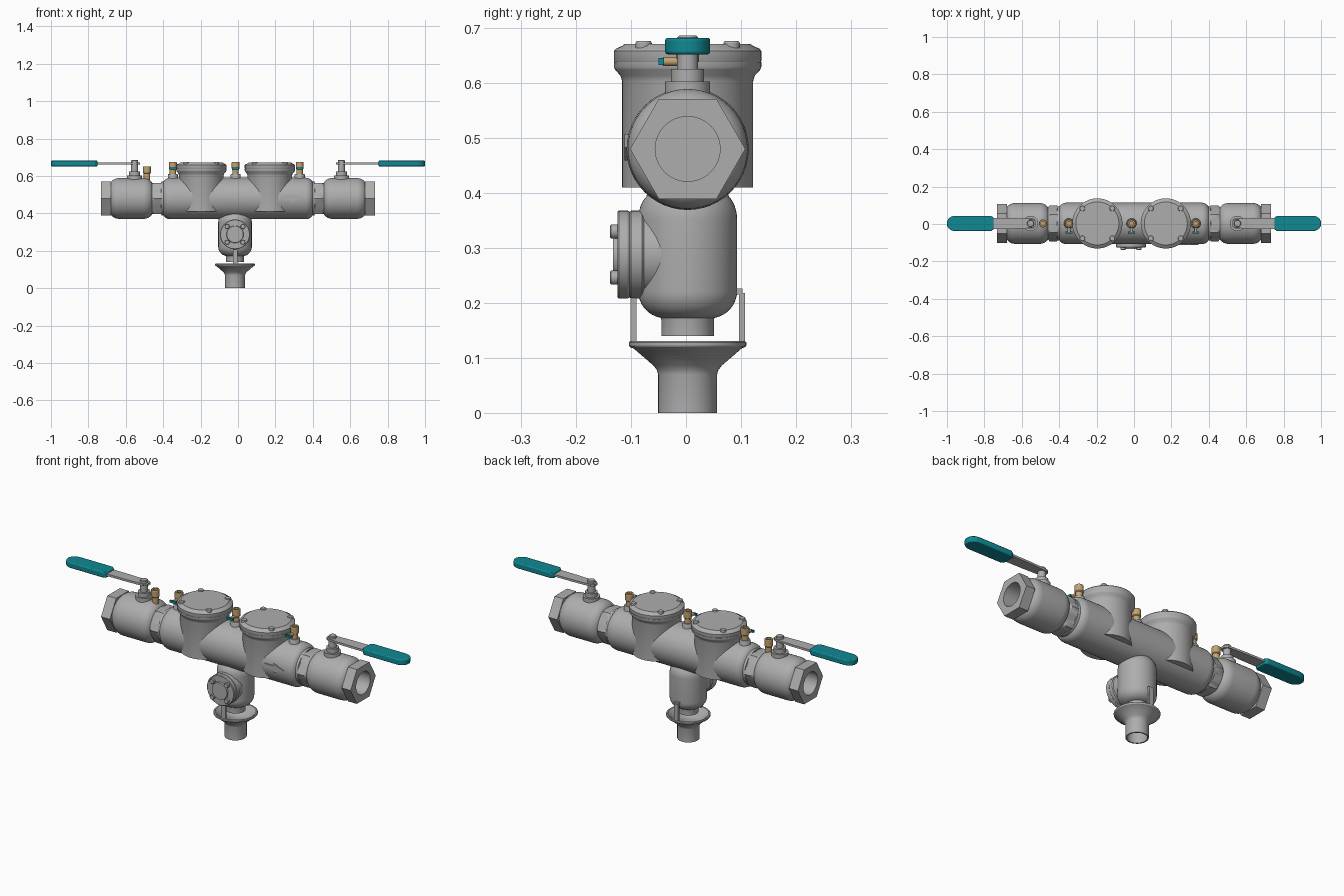
import bpy, bmesh, math
from mathutils import Matrix

if "Cube" in bpy.data.objects:
    bpy.data.objects.remove(bpy.data.objects["Cube"], do_unlink=True)

CY = 0.003      # shared centre line of the castings
AXIS = 0.48     # height of the main pipe axis
DRAIN_X = -0.016
UP = Matrix.Identity(4)
FRONT = Matrix.Rotation(math.radians(90), 4, 'X')


def material(name, rgb):
    m = bpy.data.materials.new(name)
    m.use_nodes = True
    m.diffuse_color = (*rgb, 1)
    bsdf = next(n for n in m.node_tree.nodes if n.type == 'BSDF_PRINCIPLED')
    bsdf.inputs["Base Color"].default_value = (*rgb, 1)
    return m


GREY = material("cast grey", (0.42, 0.42, 0.42))
TEAL = material("teal grip", (0.005, 0.25, 0.29))
BRASS = material("brass", (0.55, 0.37, 0.17))


def finish(name, bm, mat, matrix):
    bmesh.ops.remove_doubles(bm, verts=bm.verts, dist=1e-5)
    bmesh.ops.recalc_face_normals(bm, faces=bm.faces)
    mesh = bpy.data.meshes.new(name)
    bm.to_mesh(mesh)
    bm.free()
    mesh.materials.append(mat)
    mesh.shade_smooth()
    mesh.set_sharp_from_angle(angle=math.radians(32))
    ob = bpy.data.objects.new(name, mesh)
    ob.matrix_world = matrix
    bpy.context.collection.objects.link(ob)
    return ob


def lathe(name, profile, mat=GREY, loc=(0, CY, 0), turn=UP, seg=48):
    """Spin (radius, height) points; a third entry marks a hexagonal ring."""
    bm = bmesh.new()
    rings = []
    for p in profile:
        ring = []
        for i in range(seg):
            a = math.tau * i / seg
            r = p[0]
            if len(p) > 2:
                sector = math.pi / 6
                r *= math.cos(sector) / math.cos((a + sector) % (2 * sector) - sector)
            ring.append(bm.verts.new((r * math.cos(a), r * math.sin(a), p[1])))
        rings.append(ring)
    for lo, hi in zip(rings, rings[1:]):
        for i in range(seg):
            j = (i + 1) % seg
            bm.faces.new((lo[i], lo[j], hi[j], hi[i]))
    return finish(name, bm, mat, Matrix.Translation(loc) @ turn)


def arc(r, h, rr, rh, start, end, n=8):
    """Rounded corner points for a profile."""
    out = []
    for i in range(n + 1):
        a = math.radians(start + (end - start) * i / n)
        out.append((r + rr * math.cos(a), h + rh * math.sin(a)))
    return out


def plate(name, outline, low, high, mat=GREY, loc=(0, 0, 0), turn=UP, bevel=0):
    bm = bmesh.new()
    face = bm.faces.new([bm.verts.new((x, y, low)) for x, y in outline])
    up = bmesh.ops.extrude_face_region(bm, geom=[face])
    verts = [v for v in up["geom"] if isinstance(v, bmesh.types.BMVert)]
    bmesh.ops.translate(bm, verts=verts, vec=(0, 0, high - low))
    ob = finish(name, bm, mat, Matrix.Translation(loc) @ turn)
    if bevel:
        mod = ob.modifiers.new("soft edge", 'BEVEL')
        mod.width = bevel
        mod.segments = 3
    return ob


def symmetric(half, side):
    pts = half + [(x, -y) for x, y in reversed(half)]
    return [(side * x, y) for x, y in pts]


def box(name, x, y0, y1, z0, z1, width):
    h = width / 2
    plate(name, [(x - h, y0), (x + h, y0), (x + h, y1), (x - h, y1)], z0, z1)


# main pipe body
lathe("main_body",
      [(0, -0.41), (0.09, -0.41)] + arc(0.081, -0.36, 0.03, 0.04, -70, 0)
      + arc(0.081, 0.36, 0.03, 0.04, 0, 70) + [(0.09, 0.41), (0, 0.41)],
      loc=(0, CY, AXIS), turn=Matrix.Rotation(math.radians(90), 4, 'Y'))

# shutoff valves, collars, end nuts and lever handles
for side, word in ((-1, "right"), (1, "left")):
    along = Matrix.Rotation(math.radians(90 * side), 4, 'Y')
    pipe = dict(loc=(0, CY, AXIS), turn=along)
    lathe(word + "_collar",
          [(0, 0.405), (0.09, 0.405), (0.096, 0.412, 6), (0.096, 0.45, 6),
           (0.083, 0.462), (0, 0.462)], **pipe)
    lathe(word + "_valve_body",
          [(0, 0.45), (0.083, 0.45)] + arc(0.068, 0.505, 0.041, 0.05, -70, 0)
          + arc(0.068, 0.635, 0.041, 0.05, 0, 60)
          + [(0.085, 0.69), (0.059, 0.69), (0.059, 0.6), (0, 0.6)], **pipe)
    lathe(word + "_end_nut",
          [(0.059, 0.68), (0.105, 0.68, 6), (0.105, 0.732, 6),
           (0.059, 0.732), (0.059, 0.68)], **pipe)
    lathe(word + "_stem",
          [(0, 0.56), (0.041, 0.56), (0.041, 0.603), (0.03, 0.603), (0.03, 0.625),
           (0.019, 0.625), (0.019, 0.683), (0.016, 0.686), (0, 0.686)],
          loc=(side * 0.553, CY, 0))
    plate(word + "_lever_arm",
          symmetric([(0.525, 0.012), (0.54, 0.024), (0.58, 0.026),
                     (0.65, 0.029), (0.77, 0.03)], side),
          0.662, 0.673, loc=(0, CY, 0))
    plate(word + "_lever_grip",
          symmetric([(0.75, 0.03), (0.765, 0.041), (0.96, 0.041), (0.978, 0.036),
                     (0.992, 0.025), (1.0, 0.01)], side),
          0.652, 0.682, TEAL, loc=(0, CY, 0), bevel=0.005)

# check valve towers with bolted lids
for x, word in ((-0.196, "right"), (0.17, "left")):
    lathe(word + "_tower",
          [(0, 0.41), (0.119, 0.41), (0.119, 0.603), (0.122, 0.613), (0.132, 0.624),
           (0.134, 0.629), (0.134, 0.638), (0, 0.638)], loc=(x, CY, 0), seg=64)
    lathe(word + "_lid",
          [(0, 0.638), (0.133, 0.638), (0.134, 0.64), (0.134, 0.658), (0.131, 0.662),
           (0.118, 0.668), (0.115, 0.671), (0, 0.671)], loc=(x, CY, 0), seg=64)
    for dx in (-0.08, 0.08):
        for dy in (-0.08, 0.08):
            lathe(word + "_lid_bolt",
                  [(0, 0.66), (0.015, 0.66), (0.015, 0.673), (0.013, 0.676), (0, 0.676)],
                  loc=(x + dx, CY + dy, 0), seg=18)

# test cocks
for x, drop, has_key in ((-0.487, 0.023, False), (-0.348, 0, True),
                         (-0.013, 0, True), (0.33, 0, True)):
    lathe("test_cock",
          [(0, 0.59), (0.017, 0.59), (0.017, 0.636), (0.021, 0.64), (0.021, 0.672),
           (0.019, 0.675), (0.011, 0.675), (0.011, 0.655), (0, 0.655)],
          BRASS, (x, CY, -drop), seg=24)
    if has_key:
        lathe("test_cock_boss",
              [(0, 0.56), (0.027, 0.56), (0.027, 0.607), (0.024, 0.612), (0, 0.612)],
              loc=(x, CY, 0), seg=24)
        lathe("test_cock_spindle", [(0, 0), (0.008, 0), (0.008, 0.045), (0, 0.045)],
              BRASS, (x, CY, 0.639), FRONT, 18)
        box_outline = [(-0.018, -0.006), (0.018, -0.006), (0.018, 0.006), (-0.018, 0.006)]
        plate("test_cock_key", box_outline, 0.043, 0.053, TEAL, (x, CY, 0.639), FRONT)

# raised flow arrow on the front
plate("flow_arrow",
      [(0.23, -0.012), (0.285, -0.012), (0.285, -0.024), (0.345, 0),
       (0.285, 0.024), (0.285, 0.012), (0.23, 0.012), (0.245, 0)],
      0.095, 0.1115, loc=(0, 0, 0.483), turn=FRONT)

# relief valve below the pipe
lathe("relief_body",
      [(0, 0.44), (0.07, 0.42)] + arc(0.06, 0.35, 0.03, 0.05, 60, 0)
      + arc(0.04, 0.222, 0.05, 0.05, 0, -80)
      + [(0.048, 0.17), (0.048, 0.14), (0.041, 0.14), (0.041, 0.18), (0, 0.18)],
      loc=(DRAIN_X, CY, 0))
relief = dict(loc=(DRAIN_X, 0, 0.288), turn=FRONT)
lathe("relief_flange",
      [(0, 0.03), (0.076, 0.03), (0.076, 0.076), (0.08, 0.08), (0.08, 0.1),
       (0.077, 0.103), (0, 0.103)], **relief)
lathe("relief_cover",
      [(0, 0.103), (0.078, 0.103), (0.08, 0.106), (0.08, 0.122), (0.077, 0.125),
       (0.046, 0.125), (0.044, 0.133), (0, 0.133)], **relief)
for dx in (-0.042, 0.042):
    for dz in (-0.042, 0.042):
        lathe("relief_cover_bolt",
              [(0, 0.12), (0.013, 0.12), (0.013, 0.136), (0.011, 0.138), (0, 0.138)],
              loc=(DRAIN_X + dx, 0, 0.288 + dz), turn=FRONT, seg=18)

# open drain funnel and the straps that carry it
lathe("drain_funnel",
      [(0.0535, 0), (0.0535, 0.07), (0.056, 0.078), (0.062, 0.086), (0.098, 0.117),
       (0.105, 0.12), (0.107, 0.123), (0.107, 0.128), (0.104, 0.131), (0.098, 0.131),
       (0.055, 0.09), (0.047, 0.075), (0.047, 0), (0.0535, 0)],
      loc=(DRAIN_X, CY, 0))
box("front_funnel_strap", DRAIN_X, -0.101, -0.09, 0.118, 0.23, 0.024)
box("back_funnel_strap", DRAIN_X, 0.096, 0.107, 0.122, 0.218, 0.024)
box("back_strap_tab", DRAIN_X, 0.07, 0.103, 0.215, 0.226, 0.024)
